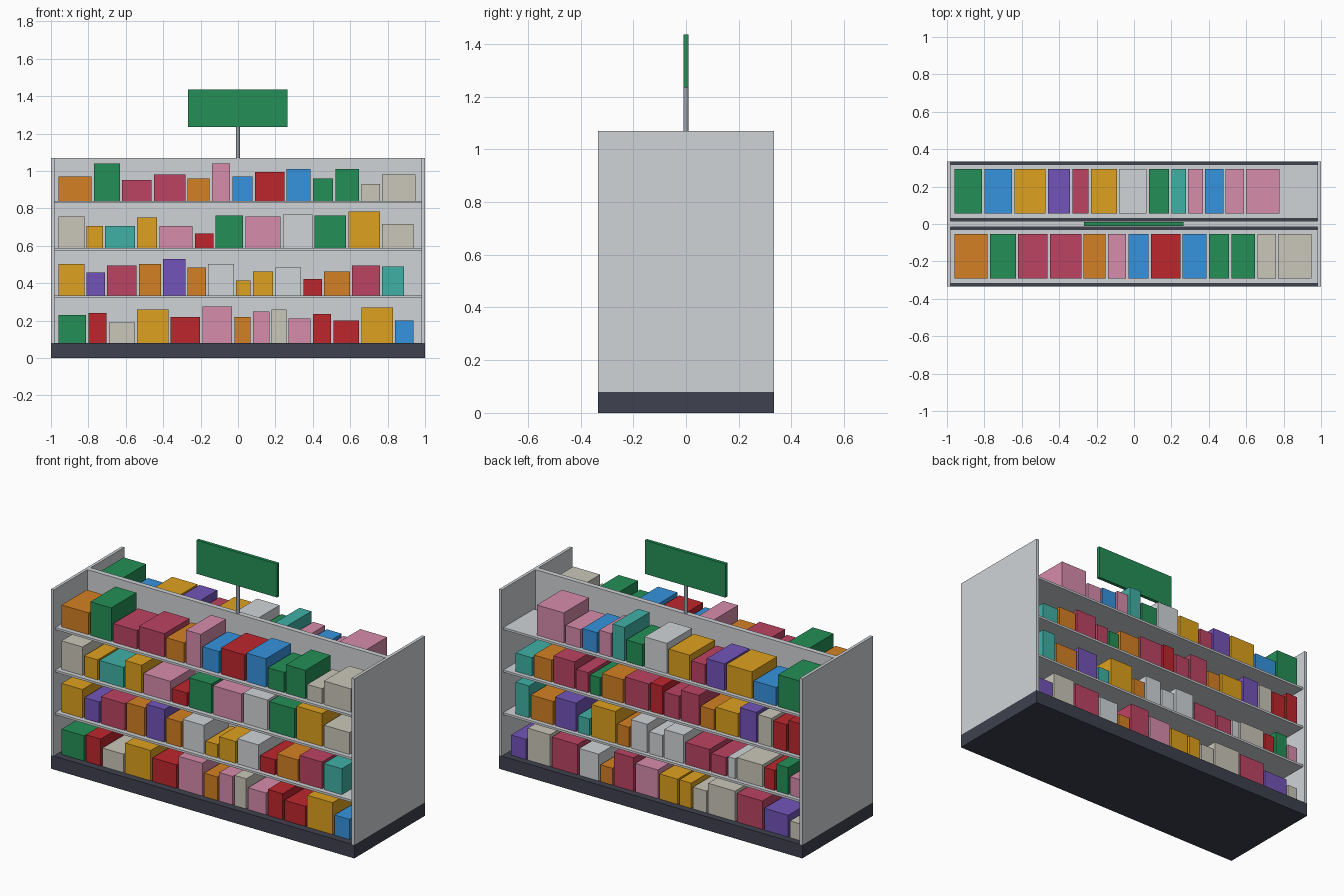
import bpy
import bmesh
from mathutils import Matrix, Vector

default_cube = bpy.data.objects.get("Cube")
if default_cube:
    bpy.data.objects.remove(default_cube, do_unlink=True)


def make_material(name, rgb):
    linear = [(c / 255 / 12.92) if c < 11 else ((c / 255 + 0.055) / 1.055) ** 2.4 for c in rgb]
    material = bpy.data.materials.new(name)
    material.use_nodes = True
    material.diffuse_color = (*linear, 1)
    shader = material.node_tree.nodes["Principled BSDF"]
    shader.inputs["Base Color"].default_value = (*linear, 1)
    shader.inputs["Roughness"].default_value = 0.7
    return material


palette = {
    "green": make_material("green", (36, 143, 86)),
    "orange": make_material("orange", (212, 128, 36)),
    "crimson": make_material("crimson", (188, 68, 98)),
    "pink": make_material("pink", (214, 140, 170)),
    "blue": make_material("blue", (54, 147, 222)),
    "red": make_material("red", (190, 38, 45)),
    "beige": make_material("beige", (202, 198, 184)),
    "yellow": make_material("yellow", (222, 161, 30)),
    "teal": make_material("teal", (64, 176, 166)),
    "white": make_material("white", (209, 213, 216)),
    "purple": make_material("purple", (115, 84, 184)),
    "panel": make_material("panel_grey", (208, 212, 215)),
    "dark": make_material("dark_base", (62, 65, 78)),
    "metal": make_material("pole_metal", (155, 160, 170)),
}


def finish(name, bm, colour):
    mesh = bpy.data.meshes.new(name)
    bm.to_mesh(mesh)
    bm.free()
    mesh.materials.append(palette[colour])
    obj = bpy.data.objects.new(name, mesh)
    bpy.context.collection.objects.link(obj)
    return obj


def box(name, low, high, colour):
    low, high = Vector(low), Vector(high)
    bm = bmesh.new()
    placement = Matrix.Translation((low + high) / 2) @ Matrix.Diagonal((*(high - low), 1))
    bmesh.ops.create_cube(bm, size=1, matrix=placement)
    return finish(name, bm, colour)


# Overall dimensions
HALF_LENGTH, HALF_DEPTH = 1.0, 0.333
BASE_TOP, PANEL_TOP = 0.08, 1.07
INNER = HALF_LENGTH - 0.018
LEVELS = [BASE_TOP + 0.2535 * i for i in range(4)]

# Plinth, end panels and central divider
box("base", (-HALF_LENGTH, -HALF_DEPTH, 0), (HALF_LENGTH, HALF_DEPTH, BASE_TOP), "dark")
box("divider", (-INNER, -0.015, BASE_TOP), (INNER, 0.015, PANEL_TOP), "panel")
for side, inner, outer in (("right", -HALF_LENGTH, -INNER), ("left", INNER, HALF_LENGTH)):
    box(f"{side}_end_panel", (inner, -HALF_DEPTH, BASE_TOP),
        (outer, HALF_DEPTH, PANEL_TOP), "panel")

# Shelves on both faces
for level, z in enumerate(LEVELS[1:], 1):
    box(f"front_shelf_{level}", (-INNER, -0.318, z - 0.013), (INNER, -0.03, z), "panel")
    box(f"back_shelf_{level}", (-INNER, 0.03, z - 0.013), (INNER, 0.318, z), "panel")

# Sign on its pole
bm = bmesh.new()
bmesh.ops.create_cone(bm, cap_ends=True, segments=12, radius1=0.01, radius2=0.01,
                      depth=0.18, matrix=Matrix.Translation((0, 0, PANEL_TOP + 0.08)))
pole = finish("sign_pole", bm, "metal")
for face in pole.data.polygons:
    face.use_smooth = len(face.vertices) == 4
box("sign_board", (-0.267, -0.01, 1.235), (0.265, 0.01, 1.435), "green")


# Packages: colours, pitches and heights (hundredths) run from -x to +x
def stock_row(side, level, colours, pitches, heights):
    near, far = (-0.291, -0.054) if side == "front" else (0.057, 0.294)
    x, z = -0.96, LEVELS[level]
    for i, (colour, pitch, height) in enumerate(zip(colours.split(), pitches, heights), 1):
        box(f"{side}_shelf_{level}_package_{i}", (x, near, z),
            (x + pitch / 100 - 0.012, far, z + height / 100), colour)
        x += pitch / 100


# Front stock, bottom to top
stock_row("front", 0,
          "green red beige yellow red pink orange pink beige pink red red yellow blue",
          [16, 11, 15, 18, 17, 17, 10, 10, 9, 13, 11, 15, 18, 11],
          [15, 16, 11, 18, 14, 19.5, 14, 17, 18, 13, 15.5, 12, 19, 12])
stock_row("front", 1,
          "yellow purple crimson orange purple orange white yellow yellow white "
          "red orange crimson teal",
          [15, 11, 17, 13, 13, 11, 15, 9, 12, 15, 11, 15, 16, 13],
          [17, 12.5, 16, 17, 19.5, 15, 17, 8, 13, 15, 9, 13, 16, 15.5])
stock_row("front", 2,
          "beige yellow teal yellow pink red green pink white green yellow beige",
          [15, 10, 17, 12, 19, 11, 16, 20, 17, 18, 18, 18],
          [17, 12, 12, 16.5, 12, 8, 17.5, 17, 18, 17.5, 19.5, 13])
stock_row("front", 3,
          "orange green crimson crimson orange pink blue red blue green green beige beige",
          [19, 15, 17, 18, 13, 11, 12, 17, 14, 12, 14, 11, 19],
          [13, 20, 11, 14, 12, 20, 13, 15.5, 17, 12, 17, 9, 14])

# Back stock, bottom to top
stock_row("back", 0,
          "beige purple crimson beige beige yellow yellow pink crimson orange "
          "white crimson beige purple",
          [8, 17, 18, 19, 10, 9, 13, 16, 14, 9, 14, 18, 16, 11],
          [10, 13, 17, 18, 13, 15, 15, 17, 20, 10, 16, 18, 19, 12])
stock_row("back", 1,
          "pink green red beige white crimson crimson white white white orange "
          "yellow teal purple orange teal",
          [8, 9, 8, 18, 6, 11, 17, 14, 10, 12, 9, 17, 9, 15, 16, 10],
          [11, 16, 12, 13, 12, 11, 13, 17, 13, 17, 12, 19, 10, 17, 14, 19])
stock_row("back", 2,
          "red red beige purple yellow orange crimson crimson red crimson orange "
          "green crimson crimson orange teal",
          [9, 10, 10, 12, 16, 10, 13, 11, 9, 17, 15, 8, 9, 15, 13, 12],
          [19, 16, 17, 18, 14, 12, 18, 14, 17, 16, 14, 11, 12, 16, 13, 11])
stock_row("back", 3,
          "green blue yellow purple crimson yellow white green teal pink blue pink pink",
          [16, 16, 18, 13, 10, 15, 16, 12, 9, 9, 11, 11, 19],
          [19, 11, 16, 16, 12, 15, 18, 13, 20, 14, 12, 11, 18])
